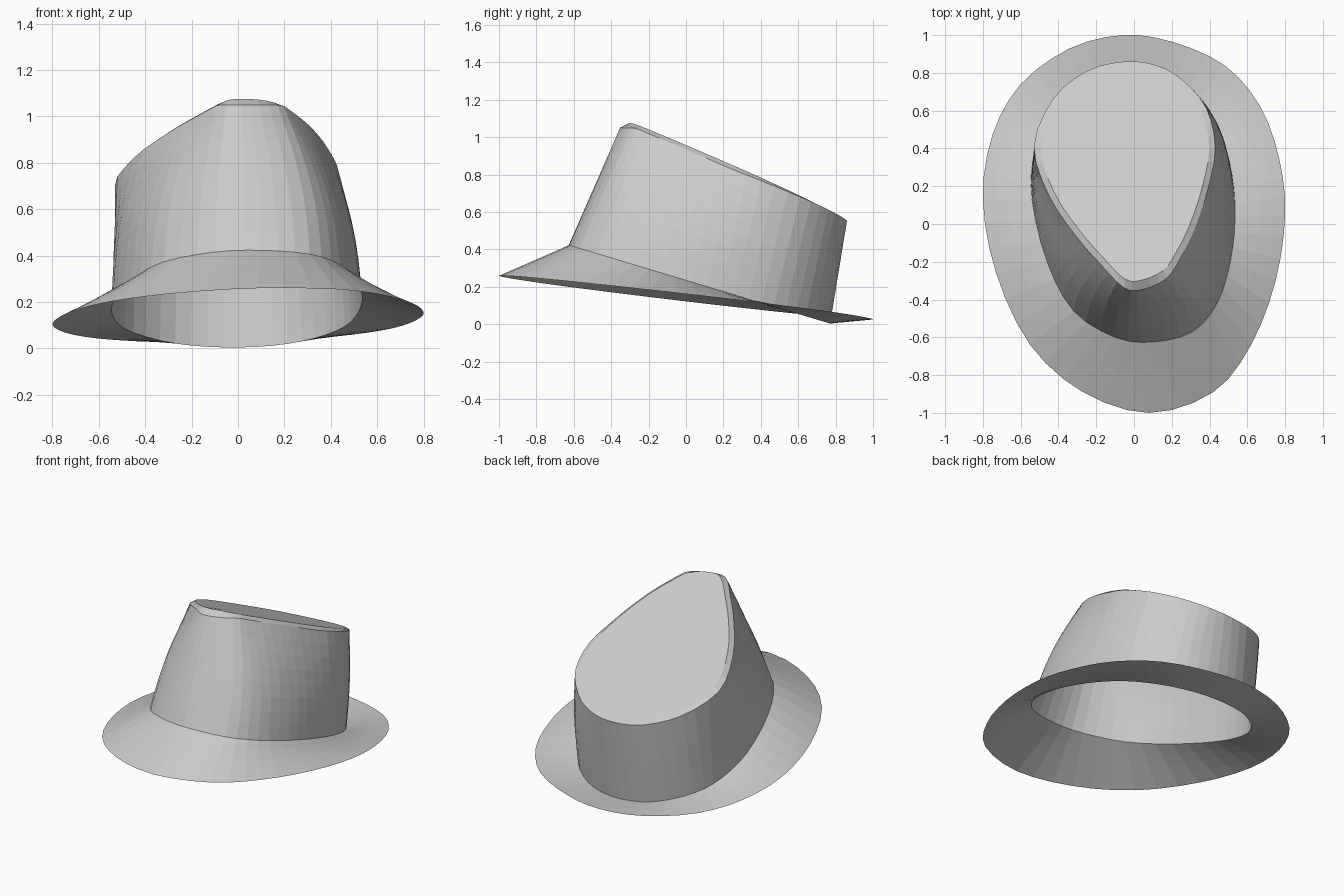
import bpy
import math
from mathutils import Vector

cube = bpy.data.objects.get("Cube")
if cube:
    bpy.data.objects.remove(cube, do_unlink=True)

felt = bpy.data.materials.new("grey_felt")
felt.use_nodes = True
GREY = (0.6, 0.6, 0.6, 1.0)
felt.diffuse_color = GREY
felt.node_tree.nodes["Principled BSDF"].inputs["Base Color"].default_value = GREY

# Plan outlines, running from the front past the left side and around the back
BRIM = [(.08, -1), (.42, -.89), (.62, -.64), (.75, -.3), (.8, .05), (.77, .34),
        (.67, .62), (.48, .84), (.2, .965), (-.06, 1), (-.34, .93), (-.6, .74),
        (-.75, .47), (-.8, .13), (-.73, -.26), (-.55, -.64), (-.27, -.89)]
BASE = [(.1, -.625), (.31, -.57), (.44, -.42), (.51, -.2), (.535, .03), (.52, .26),
        (.46, .47), (.33, .64), (.15, .745), (-.06, .77), (-.27, .715), (-.45, .56),
        (-.53, .38), (-.54, .13), (-.46, -.2), (-.32, -.46), (-.1, -.6)]
TOP = [(.05, -.345), (.17, -.29), (.24, -.19), (.32, -.03), (.39, .18), (.43, .4),
       (.385, .61), (.26, .76), (.12, .84), (-.05, .86), (-.25, .81), (-.43, .66),
       (-.53, .41), (-.45, .15), (-.31, -.06), (-.18, -.21), (-.05, -.34)]


# Heights of the tilted planes the outlines lie on
def brim_z(x, y):
    return 0.142 - 0.115 * y + 0.025 * x


def base_z(x, y):
    return 0.235 - 0.30 * y


def top_z(x, y):
    return min(0.94 - 0.45 * y + 0.06 * x, 1.075)


def edge_drop(y):
    return 0.025 * max(0.0, min(1.0, (0.75 - y) * 2))


def ring(outline, height, steps=3):
    """Closed smooth curve through an outline, lifted by a height function."""
    pts = [Vector(p) for p in outline]
    n = len(pts)
    result = []
    for i in range(n):
        a, b, c, d = (pts[(i + k) % n] for k in (-1, 0, 1, 2))
        for s in range(steps):
            t = s / steps
            p = 0.5 * (2 * b + (c - a) * t + (2 * a - 5 * b + 4 * c - d) * t * t
                       + (3 * b - a - 3 * c + d) * t ** 3)
            result.append(Vector((p.x, p.y, height(p.x, p.y))))
    return result


def loft(name, rings, cap=None):
    """Skin a stack of equal rings, optionally closed at a point."""
    n = len(rings[0])
    verts = [v for r in rings for v in r]
    faces = []
    for row in range(len(rings) - 1):
        for i in range(n):
            j = (i + 1) % n
            lo, hi = row * n, (row + 1) * n
            faces.append((lo + i, lo + j, hi + j, hi + i))
    if cap:
        verts.append(cap)
        last = (len(rings) - 1) * n
        faces += [(last + i, last + (i + 1) % n, len(verts) - 1) for i in range(n)]
    mesh = bpy.data.meshes.new(name)
    mesh.from_pydata([tuple(v) for v in verts], [], faces)
    mesh.materials.append(felt)
    obj = bpy.data.objects.new(name, mesh)
    bpy.context.collection.objects.link(obj)
    return obj


def blend(lower, upper, rows, bulge=0.0):
    """Rings between two outlines, swelling sideways where the wall leans in."""
    stack = []
    for r in range(rows + 1):
        t = r / rows
        level = []
        for a, b in zip(lower, upper):
            p = a.lerp(b, t)
            swell = bulge * abs(a.x - b.x) * math.sin(math.pi * t)
            p.x += math.copysign(swell, p.x)
            level.append(p)
        stack.append(level)
    return stack


rim = ring(BRIM, brim_z)
base = ring(BASE, base_z)
shoulder = ring(TOP, lambda x, y: top_z(x, y) - edge_drop(y))

# Brim
loft("brim", blend(rim, base, 4))

# Crown wall
loft("crown_wall", blend(base, shoulder, 8, bulge=0.2))

# Crown top with a soft sloping edge
centre = Vector((-0.03, 0.35, top_z(-0.03, 0.35)))


def inset_ring(scale):
    level = []
    for p in shoulder:
        q = centre.lerp(p, scale)
        q.z = top_z(q.x, q.y)
        level.append(q)
    return level


loft("crown_top", [shoulder] + [inset_ring(s) for s in (0.93, 0.7, 0.4)], centre)
